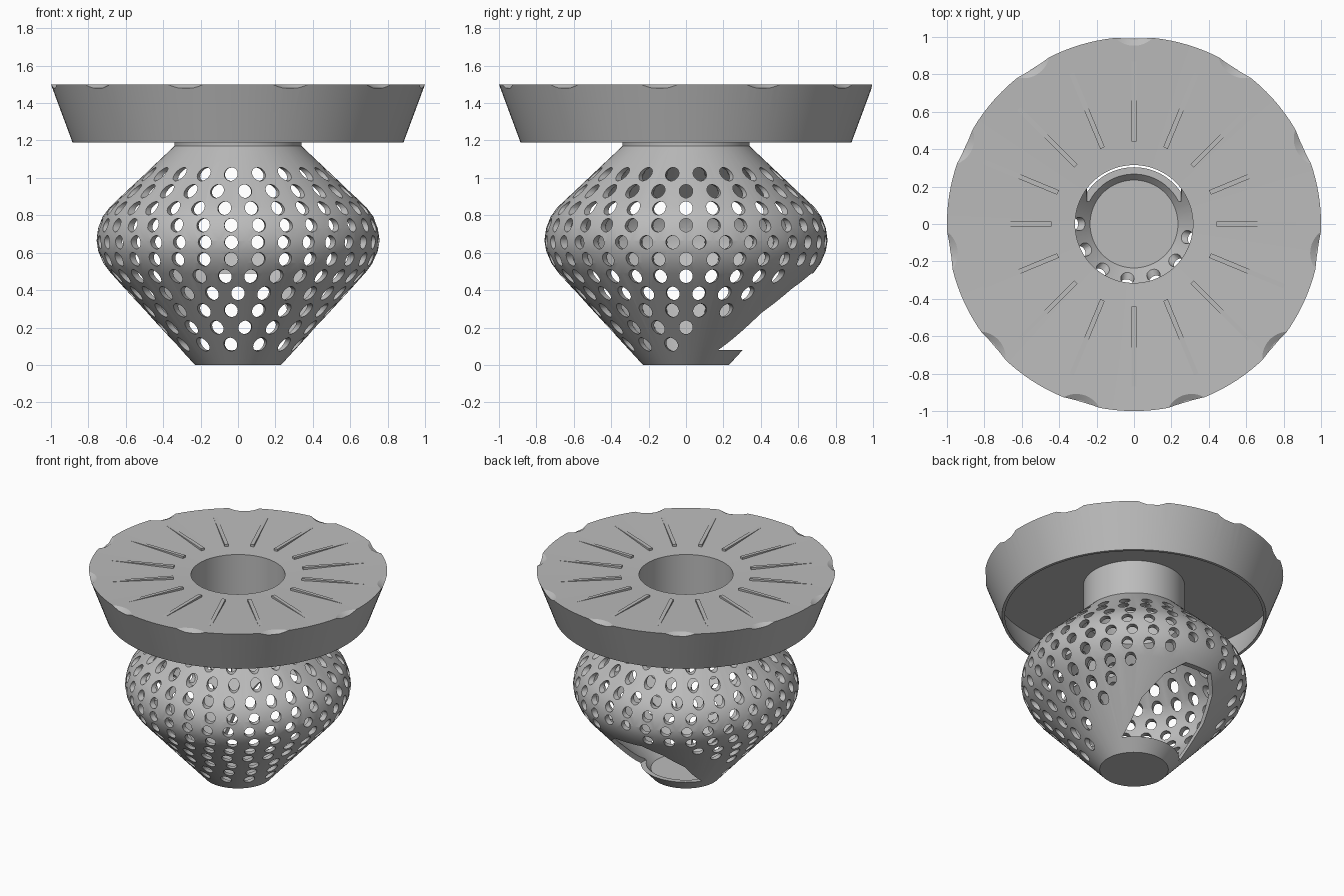
import bpy, bmesh, math
from mathutils import Matrix, Vector

cube = bpy.data.objects.get("Cube")
if cube:
    bpy.data.objects.remove(cube)

grey = bpy.data.materials.new("plain grey")
grey.use_nodes = True
GREY = (0.5, 0.5, 0.5, 1)
grey.diffuse_color = GREY
grey.node_tree.nodes["Principled BSDF"].inputs["Base Color"].default_value = GREY


def make(name, bm):
    bmesh.ops.recalc_face_normals(bm, faces=bm.faces)
    mesh = bpy.data.meshes.new(name)
    bm.to_mesh(mesh)
    bm.free()
    mesh.materials.append(grey)
    ob = bpy.data.objects.new(name, mesh)
    bpy.context.collection.objects.link(ob)
    return ob


def lathe(name, profile, closed, steps=96):
    """Spin an (r, z) profile about z."""
    bm = bmesh.new()
    verts = [bm.verts.new((r, 0, z)) for r, z in profile]
    edges = [bm.edges.new(pair) for pair in zip(verts, verts[1:])]
    if closed:
        edges.append(bm.edges.new((verts[-1], verts[0])))
    bmesh.ops.spin(bm, geom=verts + edges, axis=(0, 0, 1), cent=(0, 0, 0),
                   angle=math.tau, steps=steps, use_duplicate=False)
    bmesh.ops.remove_doubles(bm, verts=bm.verts, dist=1e-4)
    return make(name, bm)


def cut(ob, cutter):
    cutter.hide_render = True
    mod = ob.modifiers.new("cut", "BOOLEAN")
    mod.operation = "DIFFERENCE"
    mod.solver = "EXACT"
    mod.object = cutter
    activate(ob)
    bpy.ops.object.modifier_apply(modifier=mod.name)
    bpy.data.objects.remove(cutter)


def activate(ob):
    bpy.ops.object.select_all(action="DESELECT")
    ob.select_set(True)
    bpy.context.view_layer.objects.active = ob


def smooth(ob):
    activate(ob)
    bpy.ops.object.shade_smooth_by_angle(angle=math.radians(25))


# Basket: closed floor, double cone with a rounded belly, straight neck
belly = [(.68, .49), (.72, .545), (.748, .61), (.757, .665),
         (.748, .73), (.725, .79), (.69, .84)]
outer = [(0, 0), (.23, 0)] + belly + [(.34, 1.17), (.34, 1.475)]
inner = [(0, .045), (.235, .045)] + [(r - .041, z) for r, z in belly] + [(.315, 1.15), (.315, 1.475)]
basket = lathe("basket", outer + inner[::-1], False)


def radius_at(z):
    for (r0, z0), (r1, z1) in zip(outer[1:], outer[2:]):
        if z0 <= z <= z1:
            return r0 + (r1 - r0) * (z - z0) / (z1 - z0)


# Drain holes: staggered rows drilled straight in, clear of the rear opening
bm = bmesh.new()
row_counts = [13, 17, 21, 26, 30, 31, 33, 31, 30, 25, 21]
for row, count in enumerate(row_counts):
    z = .11 + .091 * row
    r = radius_at(z)
    for k in range(count):
        a = math.pi + math.tau * (k + .5 * (row % 2)) / count
        x, y = r * math.cos(a), r * math.sin(a)
        clear = .42 if z < .5 else .16 if z < .6 else 0
        if y > .01 and abs(x) < clear:
            continue
        place = (Matrix.Rotation(a, 4, "Z") @ Matrix.Translation((r - .025, 0, z))
                 @ Matrix.Rotation(math.pi / 2, 4, "Y"))
        bmesh.ops.create_cone(bm, cap_ends=True, segments=18, radius1=.036,
                              radius2=.036, depth=.17, matrix=place)
cut(basket, make("hole_cutter", bm))

# Rear opening with an arched top
bm = bmesh.new()
half = [(.25, .08), (.27, .28), (.21, .41), (.11, .49)]
arch = half + [(-x, z) for x, z in half[::-1]]
face = bm.faces.new([bm.verts.new((x, .12, z)) for x, z in arch])
side = bmesh.ops.extrude_face_region(bm, geom=[face])
bmesh.ops.translate(bm, vec=(0, .9, 0),
                    verts=[v for v in side["geom"] if isinstance(v, bmesh.types.BMVert)])
cut(basket, make("opening_cutter", bm))
smooth(basket)

# Lid: shallow funnel top, flared skirt, hollow below
lid = lathe("lid", [(.325, 1.475), (1, 1.5), (.885, 1.19), (.865, 1.19),
                    (.95, 1.42), (.325, 1.42)], True, 128)

# Scalloped notches around the rim
bm = bmesh.new()
for k in range(11):
    a = math.pi / 2 + math.tau * k / 11
    place = Matrix.Translation((1.085 * math.cos(a), 1.085 * math.sin(a), 1.5))
    bmesh.ops.create_cone(bm, cap_ends=True, segments=48, radius1=.1,
                          radius2=.17, depth=.04, matrix=place)
cut(lid, make("notch_cutter", bm))
smooth(lid)

# Radial ribs, level on top so they fade into the slope
bm = bmesh.new()
for k in range(16):
    place = (Matrix.Rotation(math.tau * k / 16, 4, "Z")
             @ Matrix.Translation((.655, 0, 1.475)) @ Matrix.Diagonal((.43, .026, .041, 1)))
    bmesh.ops.create_cube(bm, size=1, matrix=place)
make("lid_ribs", bm)
